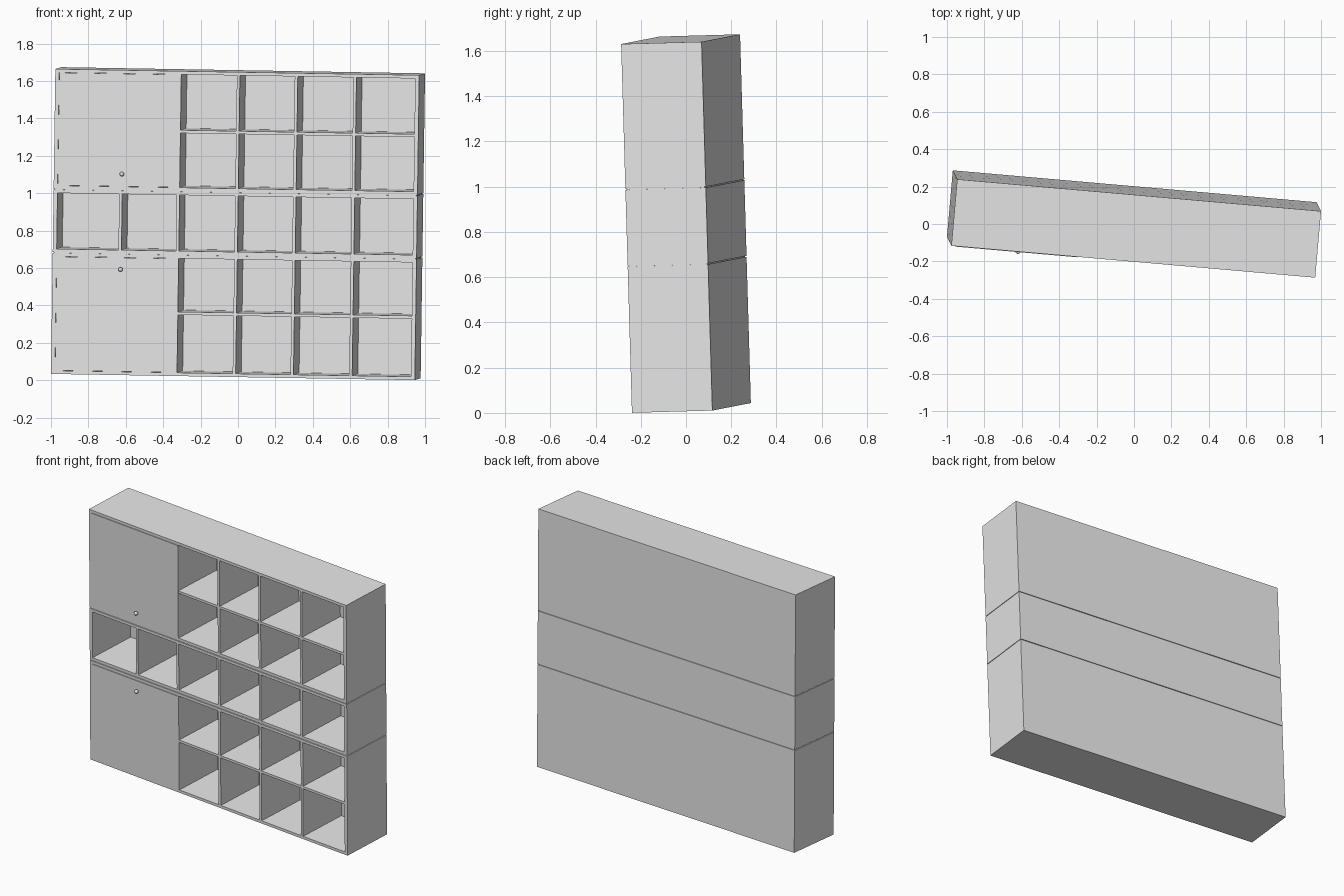
import bpy, bmesh
from math import radians
from mathutils import Matrix, Vector, Euler

if "Cube" in bpy.data.objects:
    bpy.data.objects.remove(bpy.data.objects["Cube"], do_unlink=True)

# Overall size, panel thickness and the slight lean of the whole unit
W, D, H, T = 1.953, 0.357, 1.631, 0.018
X, Y, Z = W / 2, D / 2, H / 2
GAP = 0.004
LEAN = Matrix.Translation((0, 0, 0.837)) @ Euler(
    (radians(1.6), radians(0.97), radians(-5))).to_matrix().to_4x4()

grey = bpy.data.materials.new("light grey")
grey.use_nodes = True
grey.diffuse_color = (0.8, 0.8, 0.8, 1)
grey.node_tree.nodes["Principled BSDF"].inputs["Base Color"].default_value = (0.8, 0.8, 0.8, 1)


def finish(name, bm):
    mesh = bpy.data.meshes.new(name)
    bm.transform(LEAN)
    bm.to_mesh(mesh)
    bm.free()
    mesh.materials.append(grey)
    obj = bpy.data.objects.new(name, mesh)
    bpy.context.collection.objects.link(obj)
    return obj


def box(bm, x0, x1, y0, y1, z0, z1):
    lo, hi = Vector((x0, y0, z0)), Vector((x1, y1, z1))
    place = Matrix.Translation((lo + hi) / 2) @ Matrix.Diagonal((*(hi - lo), 1))
    bmesh.ops.create_cube(bm, size=1, matrix=place)


def cabinet(name, z0, z1, dividers, shelf_z=None):
    """Open-fronted case with upright dividers and an optional shelf."""
    bm = bmesh.new()
    for a, b in ((z0, z0 + T), (z1 - T, z1)):
        box(bm, -X, X, -Y, Y, a, b)
    for side in (-1, 1):
        a, b = sorted((side * X, side * (X - 0.021)))
        box(bm, a, b, -Y, Y, z0 + T, z1 - T)
    box(bm, -X + 0.021, X - 0.021, Y - 0.012, Y, z0 + T, z1 - T)
    for x in dividers:
        box(bm, x - 0.008, x + 0.008, -Y, Y - 0.012, z0 + T, z1 - T)
    if shelf_z is not None:
        for a, b in zip(dividers, dividers[1:] + [X - 0.013]):
            box(bm, a + 0.008, b - 0.008, -Y, Y - 0.012, shelf_z - 0.008, shelf_z + 0.008)
    finish(name, bm)


def door(name, z0, z1, knob_z):
    """Door over the left bay, with a round knob."""
    bm = bmesh.new()
    box(bm, -X + 0.022, -0.3, -Y - 0.003, -Y + 0.014, z0 + T + 0.001, z1 - T - 0.001)
    finish(name, bm)
    bm = bmesh.new()
    turn = Matrix.Rotation(radians(90), 4, 'X')
    bmesh.ops.create_cone(bm, cap_ends=True, segments=16, radius1=0.006, radius2=0.006,
                          depth=0.02, matrix=Matrix.Translation((-0.61, -Y - 0.008, knob_z)) @ turn)
    bmesh.ops.create_uvsphere(bm, u_segments=16, v_segments=10, radius=0.012,
                              matrix=Matrix.Translation((-0.61, -Y - 0.016, knob_z)) @ turn)
    knob = finish(name + "_knob", bm)
    for p in knob.data.polygons:
        p.use_smooth = len(p.vertices) < 5


# Three stacked cases
columns = [-0.308, 0.0065, 0.317, 0.632]
low, high = -0.1665, 0.1725
cabinet("lower_cabinet", -Z, low - GAP / 2, columns, -0.48)
cabinet("middle_cabinet", low + GAP / 2, high - GAP / 2, [-0.616] + columns)
cabinet("upper_cabinet", high + GAP / 2, Z, columns, 0.492)

# Recessed joints between the cases
for name, z in (("lower_joint", low), ("upper_joint", high)):
    bm = bmesh.new()
    box(bm, -X + 0.006, X - 0.006, -Y + 0.006, Y - 0.006, z - GAP / 2, z + GAP / 2)
    finish(name, bm)

# Doors
door("lower_door", -Z, low - GAP / 2, -0.25)
door("upper_door", high + GAP / 2, Z, 0.26)
